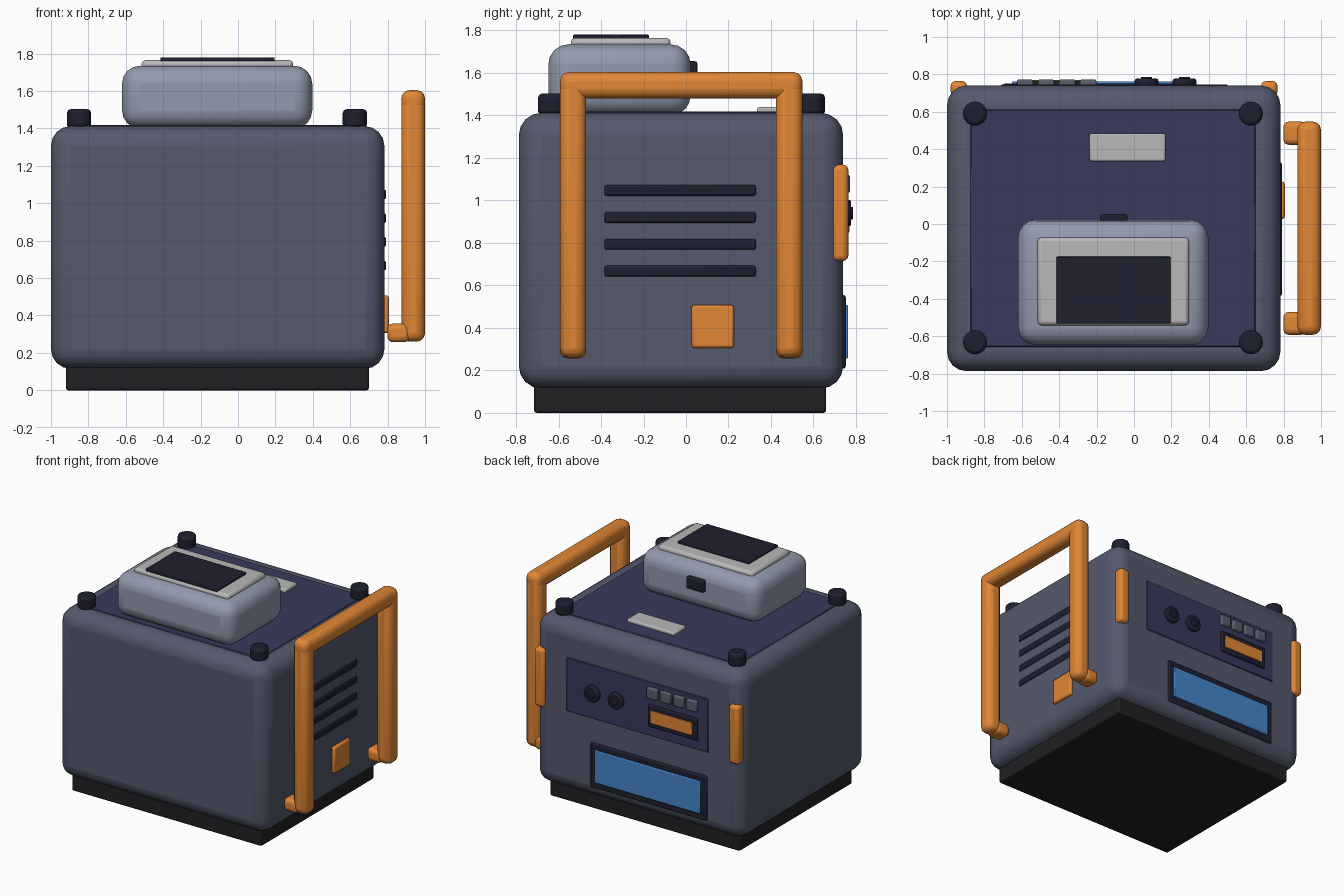
import bpy
import math


def material(name, r, g, b):
    m = bpy.data.materials.new(name)
    m.diffuse_color = (r, g, b, 1)
    return m


SLATE = material("slate", 0.09, 0.10, 0.15)
NAVY = material("navy", 0.04, 0.042, 0.105)
BLACK = material("black", 0.013, 0.014, 0.028)
RUBBER = material("rubber", 0.015, 0.015, 0.017)
STEEL = material("steel", 0.29, 0.32, 0.42)
PALE = material("pale", 0.48, 0.48, 0.48)
ORANGE = material("orange", 0.75, 0.24, 0.035)
BLUE = material("blue", 0.06, 0.24, 0.60)
KEY = material("key", 0.10, 0.11, 0.15)


def finish(ob, name, mat, bevel, segments):
    ob.name = name
    ob.data.materials.append(mat)
    if bevel:
        mod = ob.modifiers.new("bevel", 'BEVEL')
        mod.width = bevel
        mod.segments = segments
        mod.limit_method = 'ANGLE'
    bpy.ops.object.shade_smooth_by_angle(angle=math.radians(35))
    return ob


def box(name, x, y, z, mat, bevel=0.0, segments=2):
    """Box from (min, max) ranges on each axis, with rounded edges."""
    bpy.ops.mesh.primitive_cube_add(size=1)
    ob = bpy.context.object
    spans = (x, y, z)
    for v in ob.data.vertices:
        v.co = [(a + b) / 2 + c * (b - a) for c, (a, b) in zip(v.co, spans)]
    return finish(ob, name, mat, bevel, segments)


def cylinder(name, centre, radius, depth, mat, bevel, sides=16, rot=(0, 0, 0)):
    bpy.ops.mesh.primitive_cylinder_add(vertices=sides, radius=radius, depth=depth,
                                        location=centre, rotation=rot)
    return finish(bpy.context.object, name, mat, bevel, 2)


# Main housing, plinth and top plate
box("housing", (-1.0, 0.783), (-0.787, 0.74), (0.115, 1.412), SLATE, 0.105, 4)
box("plinth", (-0.92, 0.70), (-0.715, 0.66), (0.0, 0.2), RUBBER, 0.012)
box("top_plate", (-0.875, 0.65), (-0.657, 0.612), (1.37, 1.418), NAVY, 0.005, 1)

# Corner bumpers on the top
for x in (-0.85, 0.625):
    for y in (-0.632, 0.59):
        cylinder("corner_bumper", (x, y, 1.452), 0.065, 0.102, BLACK, 0.02)

# Raised unit on the top with its framed screen and rear socket
box("upper_unit", (-0.62, 0.397), (-0.648, 0.022), (1.40, 1.735), STEEL, 0.095, 4)
box("upper_frame", (-0.515, 0.295), (-0.542, -0.072), (1.70, 1.765), PALE, 0.02)
box("upper_screen", (-0.415, 0.195), (-0.532, -0.175), (1.74, 1.78), BLACK, 0.005)
box("upper_socket", (-0.183, -0.035), (-0.03, 0.053), (1.565, 1.655), BLACK, 0.01)
box("top_label", (-0.237, 0.168), (0.335, 0.485), (1.40, 1.44), PALE, 0.01)

# Carry handle on the right side
box("handle_bar", (0.873, 1.0), (-0.593, 0.548), (1.48, 1.605), ORANGE, 0.045, 3)
for y in ((-0.593, -0.47), (0.423, 0.548)):
    box("handle_post", (0.873, 1.0), y, (0.26, 1.605), ORANGE, 0.045, 3)
    box("handle_mount", (0.798, 0.92), y, (0.257, 0.357), ORANGE, 0.03, 3)

# Vent strips and square badge plate on the right side
for i in range(4):
    z = 1.047 - 0.1267 * i
    box("vent_strip", (0.75, 0.792), (-0.385, 0.33), (z - 0.027, z + 0.027), BLACK, 0.012)
box("side_plate", (0.75, 0.806), (0.027, 0.226), (0.306, 0.508), ORANGE, 0.012)

# Orange clips on the rear corners
for x in ((-0.98, -0.893), (0.68, 0.767)):
    box("rear_clip", x, (0.683, 0.764), (0.715, 1.168), ORANGE, 0.025, 3)

# Rear control panel with knobs, keys and small display
box("control_panel", (-0.712, 0.5), (0.70, 0.747), (0.74, 1.155), NAVY, 0.005, 1)
for x in (0.067, 0.27):
    turn = (math.pi / 2, 0, 0)
    cylinder("knob", (x, 0.752, 0.94), 0.063, 0.05, BLACK, 0.01, 16, turn)
    cylinder("knob_cap", (x, 0.762, 0.94), 0.03, 0.05, BLACK, 0.006, 16, turn)
for i in range(4):
    x = -0.245 - 0.1125 * i
    box("key", (x - 0.044, x + 0.044), (0.72, 0.773), (1.035, 1.12), KEY, 0.01)
box("display_bezel", (-0.627, -0.205), (0.72, 0.765), (0.815, 0.983), BLACK, 0.01)
box("display_glass", (-0.59, -0.235), (0.73, 0.77), (0.85, 0.948), ORANGE, 0.004)

# Large rear screen
box("rear_bezel", (-0.70, 0.295), (0.70, 0.752), (0.208, 0.555), BLACK, 0.012)
box("rear_screen", (-0.652, 0.25), (0.72, 0.763), (0.257, 0.508), BLUE, 0.006)
